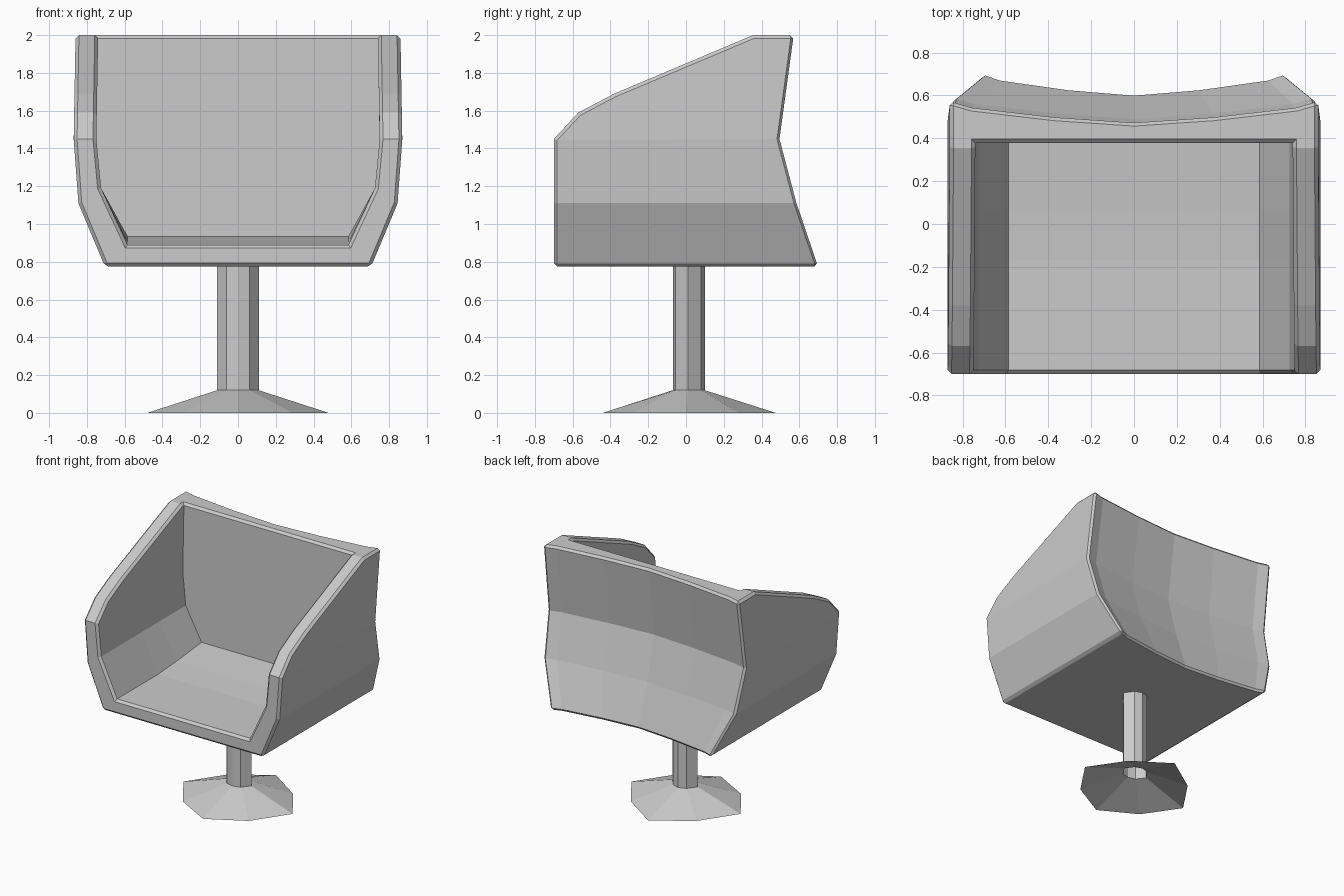
import bpy
import bmesh
from mathutils import Vector

cube = bpy.data.objects.get("Cube")
if cube:
    bpy.data.objects.remove(cube, do_unlink=True)

grey = bpy.data.materials.new("plain grey")
grey.use_nodes = True
COLOUR = (0.6, 0.6, 0.6, 1)
grey.diffuse_color = COLOUR
grey.node_tree.nodes["Principled BSDF"].inputs["Base Color"].default_value = COLOUR


def loft(rings, caps=True):
    """Join closed rings of points with quads, optionally capping both ends."""
    bm = bmesh.new()
    loops = [[bm.verts.new(p) for p in ring] for ring in rings]
    n = len(loops[0])
    for a, b in zip(loops, loops[1:]):
        for i in range(n):
            j = (i + 1) % n
            bm.faces.new((a[i], a[j], b[j], b[i]))
    if caps:
        bm.faces.new(loops[0][::-1])
        bm.faces.new(loops[-1])
    bmesh.ops.recalc_face_normals(bm, faces=bm.faces)
    return bm


def add_object(name, bm):
    mesh = bpy.data.meshes.new(name)
    bm.to_mesh(mesh)
    bm.free()
    mesh.materials.append(grey)
    obj = bpy.data.objects.new(name, mesh)
    bpy.context.collection.objects.link(obj)
    return obj


def mirrored(half):
    """Extend points running from the +x side to the middle over to -x."""
    return half + [(-x, y) for x, y in reversed(half) if x > 0]


# Shell: stacked outlines with flared sides and a hollow curved back
FRONT = -0.70
BACK_CURVE = [(1, 0), (0.88, -0.03), (0.43, -0.075), (0, -0.10)]


def shell_ring(z, width, back):
    arc = mirrored([(f * width, back + dy) for f, dy in BACK_CURVE])
    return [(x, y, z) for x, y in [(width, FRONT)] + arc + [(-width, FRONT)]]


levels = [(0.775, 0.705, 0.705), (1.11, 0.845, 0.59), (1.45, 0.87, 0.50), (2.0, 0.86, 0.575)]
bm = loft([shell_ring(*level) for level in levels])

# Sloping arms: slice the upper front away
slope = [(-0.70, 1.45), (-0.57, 1.59), (-0.38, 1.69), (0.355, 2.0)]
for (y0, z0), (y1, z1) in zip(slope, slope[1:]):
    cut = bmesh.ops.bisect_plane(
        bm, geom=bm.verts[:] + bm.edges[:] + bm.faces[:], dist=1e-4,
        plane_co=(0, y0, z0), plane_no=Vector((0, z0 - z1, y1 - y0)), clear_outer=True)
    bmesh.ops.holes_fill(bm, edges=[e for e in bm.edges if e.is_boundary])
bmesh.ops.recalc_face_normals(bm, faces=bm.faces)
shell = add_object("seat_shell", bm)

# Seat cavity: a tub section whose floor rises gently to the backrest
half = [(0.735, 2.3), (0.75, 1.45), (0.725, 1.19), (0.585, 0)]
floor = [(-0.9, 0.89), (-0.17, 0.89), (0.06, 0.905), (0.378, 0.935)]
rings = [[(x, y, z or low) for x, z in half] + [(-x, y, z or low) for x, z in reversed(half)]
         for y, low in floor]
cutter = add_object("cavity_cutter", loft(rings))
cutter.hide_render = True
boolean = shell.modifiers.new("cavity", "BOOLEAN")
boolean.operation = "DIFFERENCE"
boolean.solver = "EXACT"
boolean.object = cutter
depsgraph = bpy.context.evaluated_depsgraph_get()
carved = bpy.data.meshes.new_from_object(shell.evaluated_get(depsgraph))
shell.modifiers.clear()
bpy.data.objects.remove(cutter, do_unlink=True)

# Soften only the strong outward edges
bm = bmesh.new()
bm.from_mesh(carved)
bmesh.ops.remove_doubles(bm, verts=bm.verts, dist=1e-4)
sharp = [e for e in bm.edges if e.is_manifold and e.is_convex and e.calc_face_angle(0) > 0.8]
bmesh.ops.bevel(bm, geom=sharp, offset=0.018, segments=1, profile=0.5,
                affect="EDGES", clamp_overlap=False)
bm.to_mesh(shell.data)
bm.free()


# Pedestal: slim eight-sided post on an open flared foot
def octagon(z, side, diagonal, front, front_diag, side_y, back_diag, back):
    half = [(0, front), (diagonal, front_diag), (side, side_y), (diagonal, back_diag), (0, back)]
    return [(x, y, z) for x, y in half + [(-x, y) for x, y in half[3:0:-1]]]


post = (0.11, 0.06, -0.07, -0.055, 0.01, 0.08, 0.10)
foot = (0.48, 0.29, -0.44, -0.28, 0.0, 0.28, 0.475)
add_object("post", loft([octagon(0.12, *post), octagon(0.79, *post)], caps=False))
add_object("foot", loft([octagon(0, *foot), octagon(0.12, *post)], caps=False))
